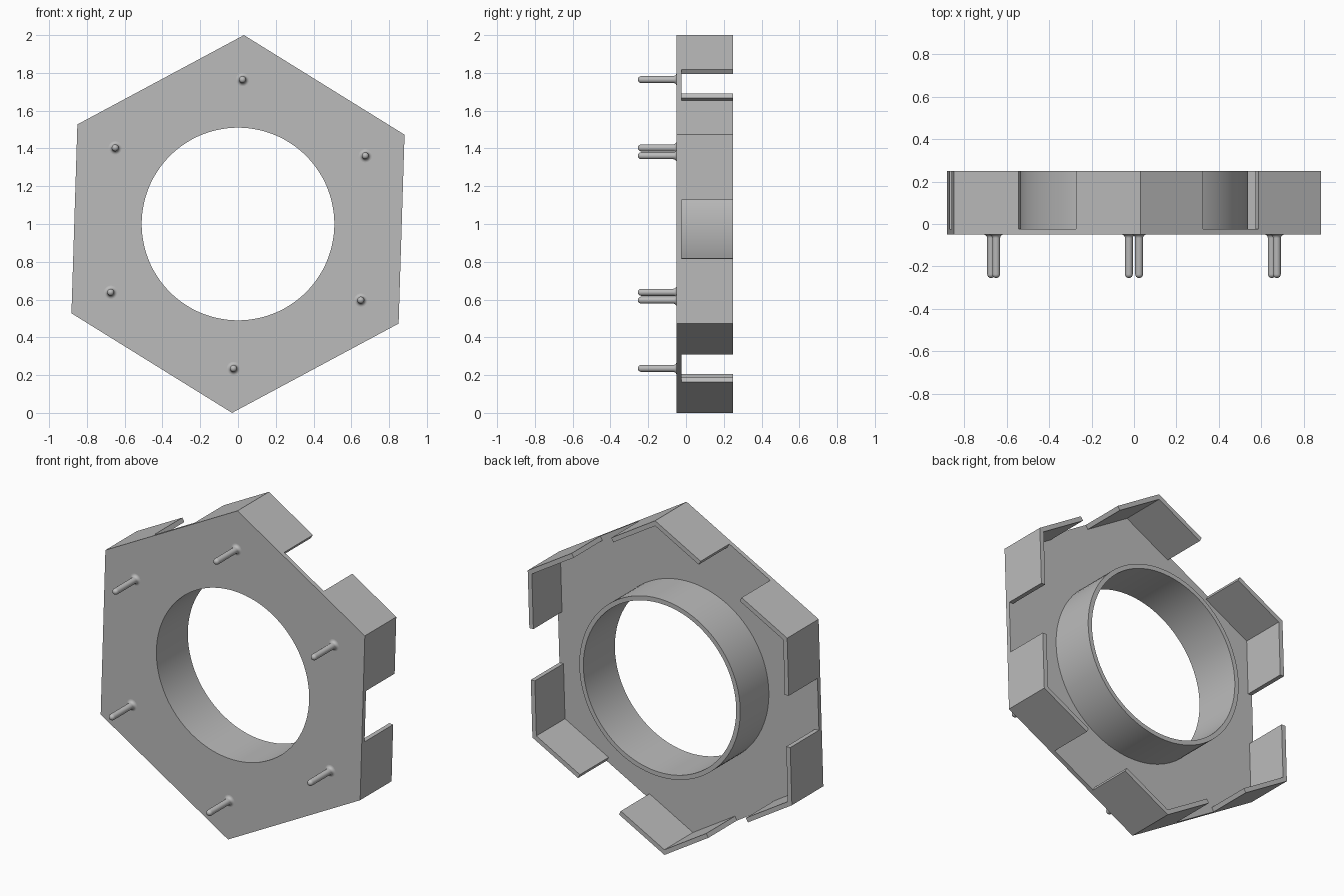
import bpy
import bmesh
import math
from mathutils import Vector, Matrix

cube = bpy.data.objects.get("Cube")
if cube:
    bpy.data.objects.remove(cube, do_unlink=True)

R = 1.0005                    # hexagon corner radius
TURN = math.radians(88.2)     # direction of the top corner
SIXTH = math.pi / 3
WALL = 0.027
GAP = 0.31
BORE = 0.51
FRONT, FLOOR, BACK = -0.05, -0.023, 0.25
CENTRE = Vector((0, 0, 1))

grey = bpy.data.materials.new("light_grey")
grey.use_nodes = True
COLOUR = (0.5, 0.5, 0.5, 1)
grey.diffuse_color = COLOUR
grey.node_tree.nodes["Principled BSDF"].inputs["Base Color"].default_value = COLOUR


def polar(radius, angle, y=0.0):
    return Vector((radius * math.cos(angle), y, radius * math.sin(angle)))


def finish(name, bm, location=CENTRE):
    bmesh.ops.remove_doubles(bm, verts=bm.verts, dist=1e-5)
    bmesh.ops.recalc_face_normals(bm, faces=bm.faces)
    mesh = bpy.data.meshes.new(name)
    bm.to_mesh(mesh)
    bm.free()
    mesh.materials.append(grey)
    obj = bpy.data.objects.new(name, mesh)
    obj.location = location
    bpy.context.collection.objects.link(obj)
    bpy.ops.object.select_all(action='DESELECT')
    obj.select_set(True)
    bpy.context.view_layer.objects.active = obj
    bpy.ops.object.shade_smooth_by_angle(angle=math.radians(30))
    return obj


def hollow_prism(name, outer, y0, y1, steps=96):
    """Straight tube along y with a round bore and any outer outline."""
    bm = bmesh.new()
    loops = []
    for i in range(steps):
        a = TURN + math.tau * i / steps
        corners = [(BORE, y0), (outer(a), y0), (outer(a), y1), (BORE, y1)]
        loops.append([bm.verts.new(polar(r, a, y)) for r, y in corners])
    for i, loop in enumerate(loops):
        following = loops[(i + 1) % steps]
        for j in range(4):
            k = (j + 1) % 4
            bm.faces.new((loop[j], loop[k], following[k], following[j]))
    return finish(name, bm)


def hexagon(angle):
    return R * math.cos(SIXTH / 2) / math.cos((angle - TURN) % SIXTH - SIXTH / 2)


# Front plate and the collar around its bore
hollow_prism("front_plate", hexagon, FRONT, FLOOR)
hollow_prism("bore_collar", lambda a: BORE + WALL, FLOOR, BACK)


# Corner walls, leaving a gap in the middle of each side
def corner_wall(name, angle):
    corner = polar(R, angle)
    arms = []
    for side in (-1, 1):
        along = (polar(R, angle + side * SIXTH) - corner).normalized()
        end = corner + along * (R - GAP) / 2
        inward = -polar(WALL, angle + side * SIXTH / 2)
        arms.append((end, end + inward))
    inner = polar(R - WALL / math.cos(SIXTH / 2), angle)
    outline = [corner, arms[0][0], arms[0][1], inner, arms[1][1], arms[1][0]]
    bm = bmesh.new()
    low = [bm.verts.new(p + Vector((0, FLOOR, 0))) for p in outline]
    high = [bm.verts.new(p + Vector((0, BACK, 0))) for p in outline]
    for i in range(len(outline)):
        k = (i + 1) % len(outline)
        bm.faces.new((low[i], low[k], high[k], high[i]))
    # The caps are split along the mitre
    for ring in (low, high):
        bm.faces.new((ring[0], ring[1], ring[2], ring[3]))
        bm.faces.new((ring[0], ring[3], ring[4], ring[5]))
    finish(name, bm)


# Pins with a flared foot and a round tip
def pin(name, angle, radius=0.0185, flare=0.017, tip=-0.255):
    profile = []
    for i in range(7):
        t = math.pi / 2 * i / 6
        profile.append((radius + flare * (1 - math.sin(t)),
                        FRONT - flare * (1 - math.cos(t))))
    for i in range(7):
        t = math.pi / 2 * i / 6
        profile.append((radius * math.cos(t), tip + radius * (1 - math.sin(t))))
    bm = bmesh.new()
    verts = [bm.verts.new((r, y, 0)) for r, y in profile]
    edges = [bm.edges.new(pair) for pair in zip(verts, verts[1:])]
    bmesh.ops.spin(bm, geom=verts + edges, cent=(0, 0, 0), axis=(0, 1, 0),
                   angle=math.tau, steps=24)
    finish(name, bm, CENTRE + polar(0.765, angle))


for n in range(6):
    direction = TURN + n * SIXTH
    corner_wall(f"corner_wall_{n + 1}", direction)
    pin(f"pin_{n + 1}", direction)
